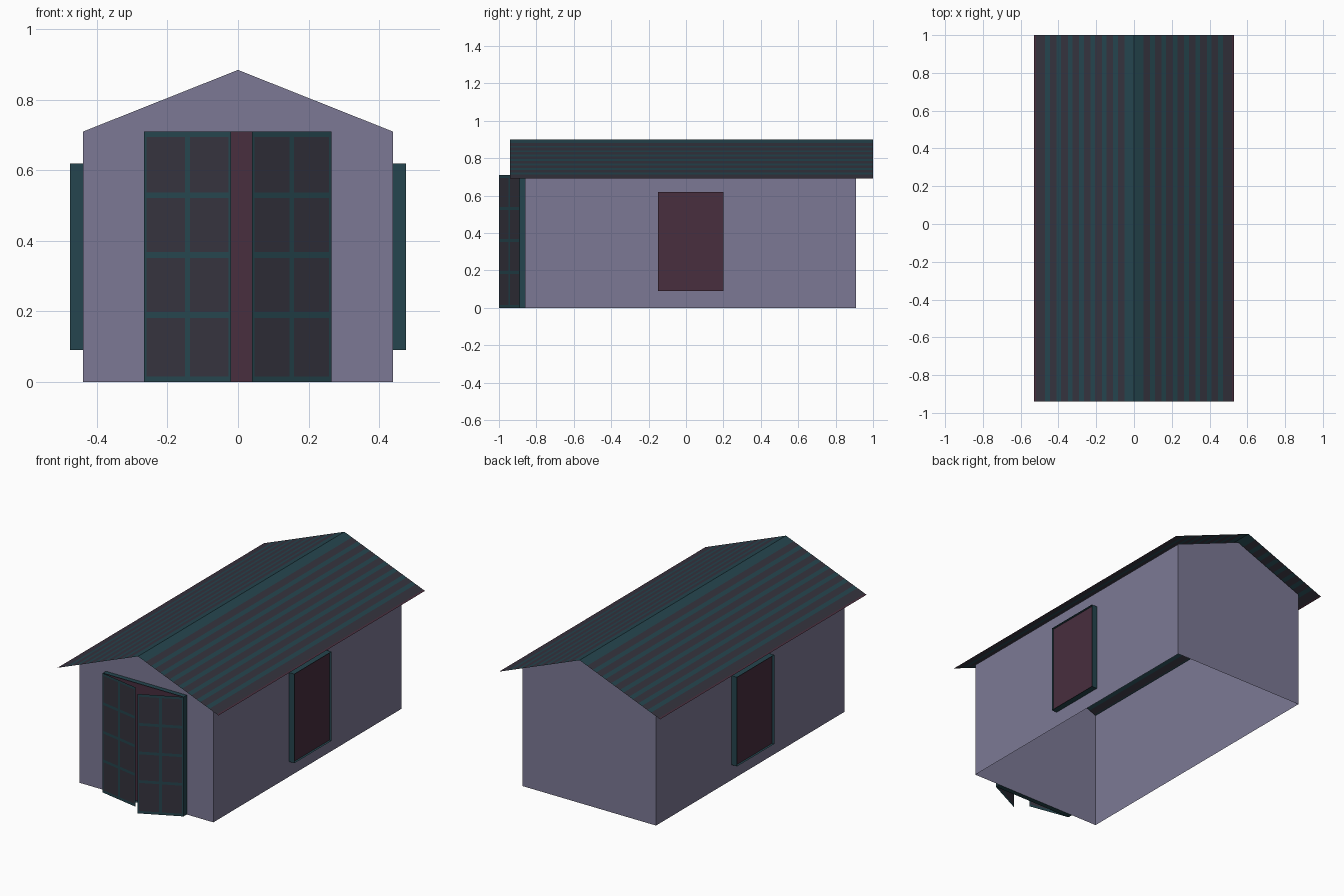
import bpy, bmesh
from mathutils import Vector

if "Cube" in bpy.data.objects:
    bpy.data.objects.remove(bpy.data.objects["Cube"])


def material(name, rgb):
    lin = [(c / 255 / 12.92) if c < 10 else ((c / 255 + 0.055) / 1.055) ** 2.4 for c in rgb]
    m = bpy.data.materials.new(name)
    m.diffuse_color = (*lin, 1)
    m.use_nodes = True
    m.node_tree.nodes["Principled BSDF"].inputs["Base Color"].default_value = m.diffuse_color
    return m


WALL = material("grey_violet_wall", (124, 121, 149))
TEAL = material("dark_teal_trim", (37, 69, 78))
MAROON = material("dark_maroon_panel", (72, 46, 62))
SLATE = material("dark_slate", (53, 51, 62))
MATS = [WALL, TEAL, MAROON, SLATE]


def mesh_object(name, quads, recalc=False):
    """quads: list of (corner points, material)"""
    bm = bmesh.new()
    for pts, mat in quads:
        f = bm.faces.new([bm.verts.new(p) for p in pts])
        f.material_index = MATS.index(mat)
    bmesh.ops.remove_doubles(bm, verts=bm.verts, dist=0.0001)
    if recalc:
        bmesh.ops.recalc_face_normals(bm, faces=bm.faces)
    me = bpy.data.meshes.new(name)
    bm.to_mesh(me)
    bm.free()
    for m in MATS:
        me.materials.append(m)
    ob = bpy.data.objects.new(name, me)
    bpy.context.collection.objects.link(ob)
    return ob


# Walls: open shell with two gables, no floor or ceiling
Y0, Y1 = -0.86, 0.91
gable = [(-0.44, 0), (0.44, 0), (0.44, 0.71), (0, 0.885), (-0.44, 0.71)]
walls = [([(x, Y0, z) for x, z in gable], WALL),
         ([(x, Y1, z) for x, z in reversed(gable)], WALL)]
for s in (1, -1):
    pts = [(s * 0.44, Y0, 0), (s * 0.44, Y1, 0), (s * 0.44, Y1, 0.71), (s * 0.44, Y0, 0.71)]
    walls.append((pts[::s], WALL))
mesh_object("walls", walls)

# Roof: thin sheet with ridge cap, ribs and edge trim
cuts, mats, x = [0, 0.05], [TEAL], 0.05
while x + 0.06 < 0.52:
    cuts += [x + 0.036, x + 0.06]
    mats += [SLATE, TEAL]
    x += 0.06
cuts += [0.52, 0.53]
mats += [SLATE, MAROON]
roof = []
for s in (1, -1):
    for a, b, m in zip(cuts, cuts[1:], mats):
        za, zb = 0.9 - 0.396 * a, 0.9 - 0.396 * b
        pts = [(s * a, -0.94, za), (s * b, -0.94, zb), (s * b, 1.0, zb), (s * a, 1.0, za)]
        roof.append((pts[::s], m))
mesh_object("roof", roof)


def tray(name, a, b, normal, z0, z1, depth, recess):
    """Thin frame standing out from a wall, with a panel set inside it"""
    n = Vector(normal)
    base = [Vector((*a, z0)), Vector((*b, z0)), Vector((*b, z1)), Vector((*a, z1))]
    quads = []
    for i in range(4):
        p, q = base[i], base[(i + 1) % 4]
        quads.append(([p, q, q + n * depth, p + n * depth], TEAL))
    quads.append(([p + n * (depth - recess) for p in base], MAROON))
    mesh_object(name, quads)


# Windows on both sides and the door surround
tray("right_window", (0.44, -0.15), (0.44, 0.2), (1, 0, 0), 0.09, 0.62, 0.036, 0.014)
tray("left_window", (-0.44, 0.2), (-0.44, -0.15), (-1, 0, 0), 0.09, 0.62, 0.036, 0.014)
tray("door_surround", (-0.267, Y0), (0.265, Y0), (0, -1, 0), 0, 0.71, 0.03, 0.02)


def door(name, a, b):
    """Thin door leaf between two ground points, bars and panes by grid rule"""
    a, b = Vector((*a, 0)), Vector((*b, 0))
    us = [0, 0.03, 0.47, 0.53, 0.97, 1]
    vs = [0, 0.015]
    for k in (0.19, 0.36, 0.53):
        vs += [k - 0.008, k + 0.008]
    vs += [0.695, 0.71]
    quads = []
    for i in range(len(us) - 1):
        for j in range(len(vs) - 1):
            m = SLATE if i % 2 and j % 2 else TEAL
            p, q = a.lerp(b, us[i]), a.lerp(b, us[i + 1])
            lo, hi = Vector((0, 0, vs[j])), Vector((0, 0, vs[j + 1]))
            quads.append(([p + lo, q + lo, q + hi, p + hi], m))
    mesh_object(name, quads)


# Doors standing ajar
door("left_door", (-0.267, -0.89), (-0.02, -0.937))
door("right_door", (0.04, -1.0), (0.265, -0.89))
